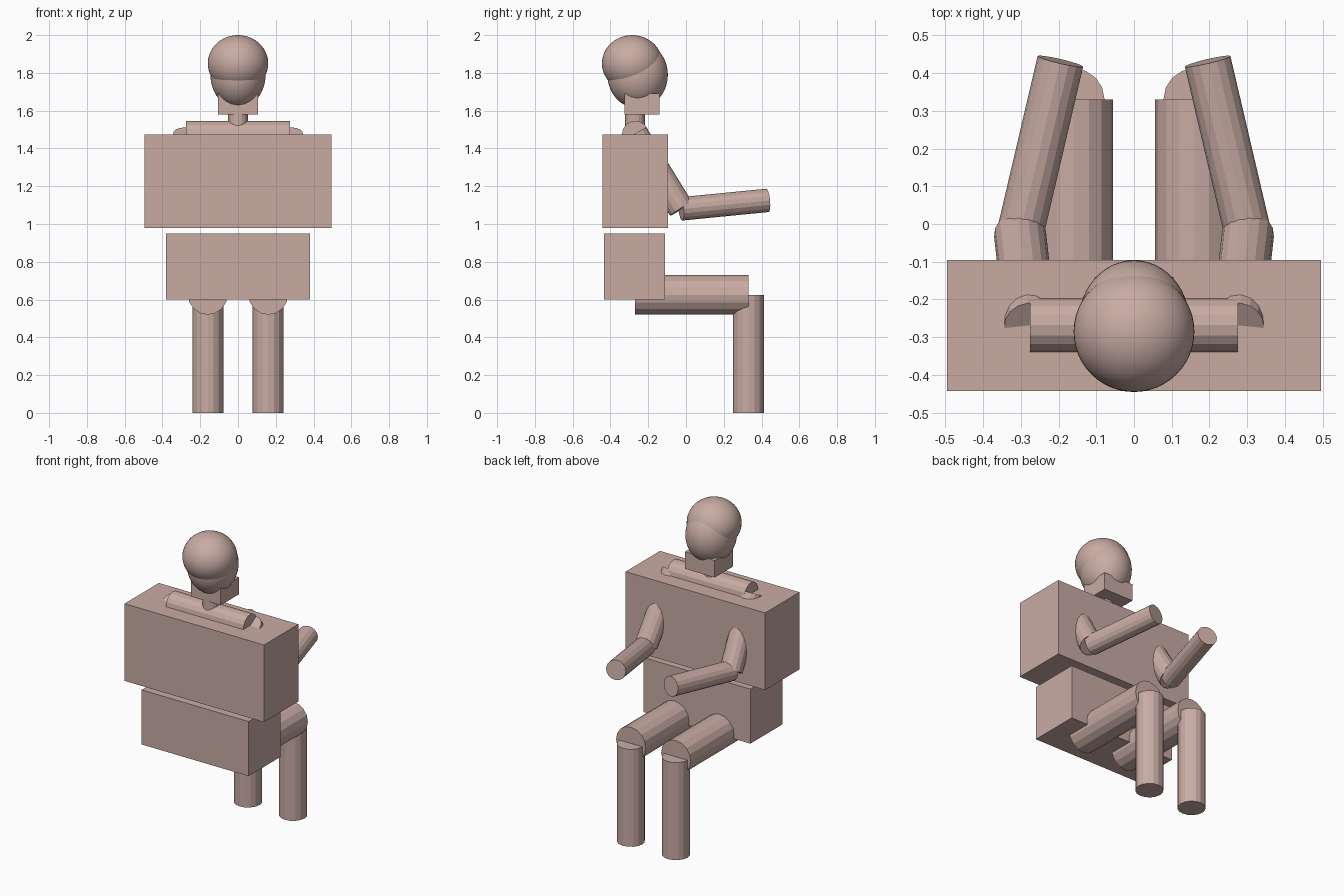
import bpy
from mathutils import Vector

cube = bpy.data.objects.get("Cube")
if cube:
    bpy.data.objects.remove(cube, do_unlink=True)

clay = bpy.data.materials.new("dusty_pink_clay")
clay.use_nodes = True
colour = (0.58, 0.41, 0.365, 1)
clay.diffuse_color = colour
clay.node_tree.nodes["Principled BSDF"].inputs["Base Color"].default_value = colour


def finish(name):
    ob = bpy.context.object
    ob.name = name
    ob.data.materials.append(clay)
    return ob


def box(name, low, high):
    low, high = Vector(low), Vector(high)
    bpy.ops.mesh.primitive_cube_add(size=1, location=(low + high) / 2)
    finish(name).scale = high - low


def rod(name, start, end, radius):
    """Sixteen-sided cylinder between two points."""
    start, end = Vector(start), Vector(end)
    axis = end - start
    bpy.ops.mesh.primitive_cylinder_add(
        vertices=16, radius=radius, depth=axis.length, location=(start + end) / 2,
        rotation=axis.to_track_quat('Z', 'Y').to_euler())
    finish(name)


def ellipsoid(name, centre, radii):
    bpy.ops.mesh.primitive_uv_sphere_add(segments=48, ring_count=24, radius=1, location=centre)
    finish(name).scale = radii
    bpy.ops.object.shade_smooth()


# Body blocks
box("chest", (-0.495, -0.443, 0.98), (0.495, -0.095, 1.475))
box("pelvis", (-0.38, -0.435, 0.60), (0.38, -0.11, 0.95))

# Head, jaw and neck
ellipsoid("cranium", (0, -0.285, 1.85), (0.16, 0.16, 0.15))
ellipsoid("face", (0, -0.256, 1.79), (0.146, 0.16, 0.177))
box("jaw", (-0.105, -0.325, 1.58), (0.105, -0.14, 1.69))
rod("neck", (0, -0.27, 1.475), (0, -0.27, 1.65), 0.052)
rod("shoulder_bar", (-0.275, -0.268, 1.475), (0.275, -0.268, 1.475), 0.071)

# Arms and legs, bent forward into a seated pose
for side, s in (("left", 1), ("right", -1)):
    shoulder = (0.275 * s, -0.268, 1.475)
    elbow = (0.302 * s, -0.026, 1.08)
    wrist = (0.195 * s, 0.431, 1.125)
    hip = (0.16 * s, -0.27, 0.625)
    knee = (0.16 * s, 0.33, 0.625)
    ankle = (0.16 * s, 0.33, 0)
    rod(side + "_upper_arm", shoulder, elbow, 0.069)
    rod(side + "_forearm", elbow, wrist, 0.062)
    rod(side + "_thigh", hip, knee, 0.105)
    rod(side + "_shin", ankle, knee, 0.082)
